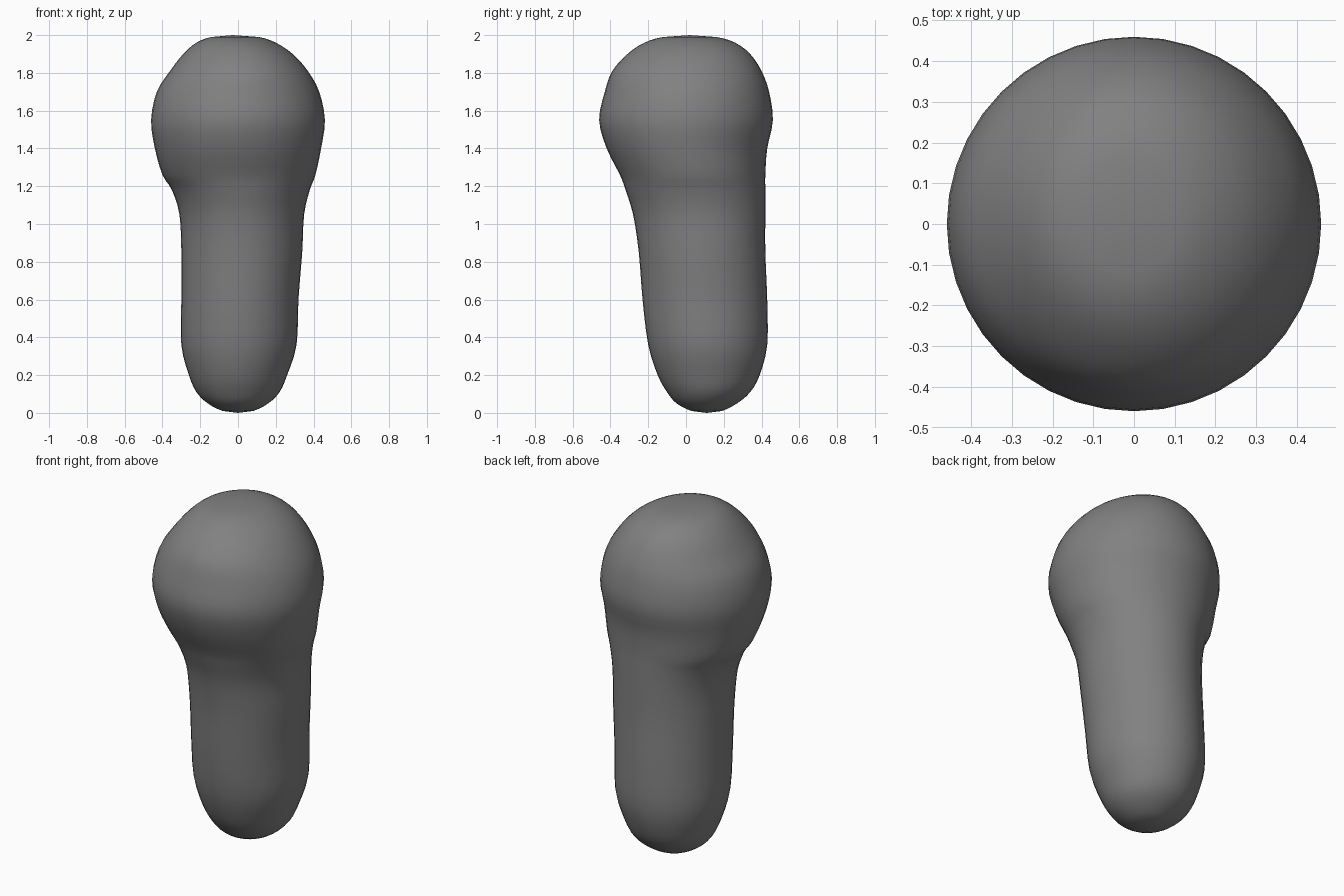
import bpy
import bmesh
import math
from mathutils import Vector

SEGMENTS = 40
STEPS = 3

# Remove the default object
cube = bpy.data.objects.get("Cube")
if cube:
    bpy.data.objects.remove(cube, do_unlink=True)

# Single matte grey
grey = bpy.data.materials.new("plain grey")
grey.use_nodes = True
colour = (0.22, 0.22, 0.22, 1.0)
grey.diffuse_color = colour
shader = next(n for n in grey.node_tree.nodes if n.type == 'BSDF_PRINCIPLED')
shader.inputs["Base Color"].default_value = colour
shader.inputs["Roughness"].default_value = 0.8

# Cross-sections in hundredths: height, right, left, front, back extents
sections = [
    (0, 0, 0, 11, 11),
    (1, -8, 8, 3, 19),
    (5, -16, 16, -5, 27),
    (11, -22, 22, -10, 34),
    (20, -26, 26, -15, 39),
    (36, -30, 31, -20, 43),
    (60, -30, 32, -23, 43),
    (85, -30, 34, -25, 42),
    (105, -31, 35, -28, 42),
    (118, -35, 38, -32, 42),
    (126, -40, 41, -35, 42),
    (140, -44, 44, -42, 43),
    (155, -46, 46, -46, 46),
    (170, -43, 43, -43, 44),
    (181, -36, 37, -39, 40),
    (190, -29, 29, -31, 34),
    (196, -22, 20, -22, 26),
    (199, -14, 11, -12, 16),
    (200, -3, -3, 2, 2),
]


def blend(a, b, c, d, t):
    """Smooth curve through b and c, using neighbours a and d."""
    return 0.5 * (2 * b + (c - a) * t + (2 * a - 5 * b + 4 * c - d) * t ** 2
                  + (3 * b - a - 3 * c + d) * t ** 3)


def refine(rows):
    """Add in-between cross-sections, leaving the two end caps as given."""
    result = list(rows[:2])
    for i in range(1, len(rows) - 2):
        near = rows[i - 1:i + 3]
        for k in range(1, STEPS + 1):
            result.append(tuple(blend(*v, k / STEPS) for v in zip(*near)))
    result.append(rows[-1])
    return result


def add_ring(bm, row):
    """One oval cross-section."""
    z, x0, x1, y0, y1 = (v / 100 for v in row)
    ring = []
    for s in range(SEGMENTS):
        angle = math.tau * s / SEGMENTS
        x = (x0 + x1) / 2 + (x1 - x0) / 2 * math.cos(angle)
        y = (y0 + y1) / 2 + (y1 - y0) / 2 * math.sin(angle)
        ring.append(bm.verts.new(Vector((x, y, z))))
    return ring


def add_tip(bm, row):
    """Closing point at an end of the body."""
    z, x, _, y, _ = (v / 100 for v in row)
    return bm.verts.new(Vector((x, y, z)))


# Rounded head and leaning stem, one continuous skin
bm = bmesh.new()
rows = refine(sections)
rings = [add_ring(bm, row) for row in rows[1:-1]]
bottom = add_tip(bm, rows[0])
top = add_tip(bm, rows[-1])
for s in range(SEGMENTS):
    n = (s + 1) % SEGMENTS
    for low, high in zip(rings, rings[1:]):
        bm.faces.new((low[s], low[n], high[n], high[s]))
    bm.faces.new((bottom, rings[0][n], rings[0][s]))
    bm.faces.new((rings[-1][s], rings[-1][n], top))
bmesh.ops.recalc_face_normals(bm, faces=bm.faces)
for face in bm.faces:
    face.smooth = True

mesh = bpy.data.meshes.new("rounded_body")
bm.to_mesh(mesh)
bm.free()
mesh.materials.append(grey)
body = bpy.data.objects.new("rounded_body", mesh)
bpy.context.collection.objects.link(body)
